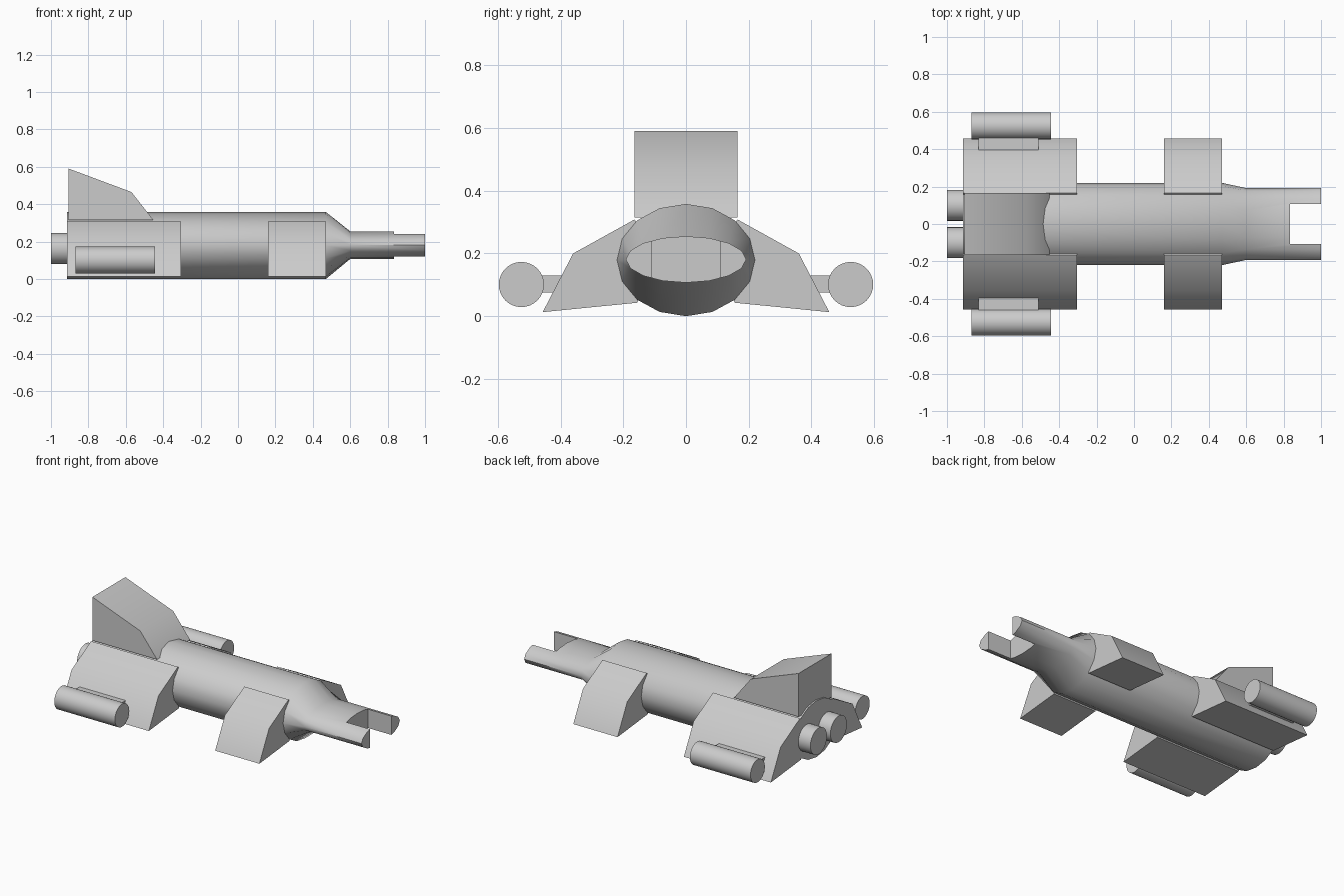
import bpy, bmesh, math
from mathutils import Vector

if "Cube" in bpy.data.objects:
    bpy.data.objects.remove(bpy.data.objects["Cube"])


def build(name, loops):
    """Closed, capped loft through a list of equal-length point loops."""
    bm = bmesh.new()
    rings = [[bm.verts.new(p) for p in loop] for loop in loops]
    n = len(rings[0])
    for a, b in zip(rings, rings[1:]):
        for i in range(n):
            j = (i + 1) % n
            bm.faces.new((a[i], a[j], b[j], b[i]))
    bm.faces.new(rings[0][::-1])
    bm.faces.new(rings[-1])
    bmesh.ops.recalc_face_normals(bm, faces=bm.faces[:])
    mesh = bpy.data.meshes.new(name)
    bm.to_mesh(mesh)
    bm.free()
    ob = bpy.data.objects.new(name, mesh)
    bpy.context.collection.objects.link(ob)
    return ob


def activate(ob):
    bpy.ops.object.select_all(action='DESELECT')
    ob.select_set(True)
    bpy.context.view_layer.objects.active = ob


def smooth(ob):
    activate(ob)
    bpy.ops.object.shade_smooth_by_angle(angle=math.radians(42))


def ellipse(x, y, z, ry, rz, n):
    return [(x, y + ry * math.cos(2 * math.pi * i / n),
             z + rz * math.sin(2 * math.pi * i / n)) for i in range(n)]


def tube(name, x0, x1, y, z, r, n=32):
    ob = build(name, [ellipse(x, y, z, r, r, n) for x in (x0, x1)])
    smooth(ob)


def prism_x(name, profile, x0, x1):
    return build(name, [[(x, y, z) for y, z in profile] for x in (x0, x1)])


def box_profile(y0, y1, z0, z1):
    return [(y0, z0), (y1, z0), (y1, z1), (y0, z1)]


# Hull: oval body tapering into a flat nose
sections = [(-0.915, 0.179, 0.22, 0.179), (0.47, 0.179, 0.22, 0.179),
            (0.60, 0.181, 0.192, 0.074), (1.0, 0.181, 0.192, 0.074)]
hull = build("hull", [ellipse(x, 0, z, ry, rz, 16) for x, z, ry, rz in sections])

# Notch cut through the nose leaves two prongs
cutter = prism_x("notch_cutter", box_profile(-0.108, 0.108, -0.1, 0.5), 0.835, 1.2)
cutter.hide_render = True
mod = hull.modifiers.new("notch", 'BOOLEAN')
mod.operation = 'DIFFERENCE'
mod.solver = 'EXACT'
mod.object = cutter
activate(hull)
bpy.ops.object.modifier_apply(modifier=mod.name)
bpy.data.objects.remove(cutter)
smooth(hull)

# Tail fin: side profile extruded across the hull
fin_profile = [(-0.905, 0.315), (-0.905, 0.59), (-0.57, 0.465), (-0.452, 0.315)]
fin = build("tail_fin", [[(x, y, z) for x, z in fin_profile] for y in (-0.165, 0.165)])
smooth(fin)

# Wings, pods, pylons and engines, mirrored left and right
for side, s in (("left", 1), ("right", -1)):
    wing = [(s * y, z) for y, z in
            [(0.155, 0.043), (0.457, 0.013), (0.36, 0.20), (0.165, 0.308), (0.10, 0.25)]]
    smooth(prism_x(side + "_rear_wing", wing, -0.915, -0.305))
    smooth(prism_x(side + "_front_wing", wing, 0.16, 0.47))
    prism_x(side + "_pylon", box_profile(s * 0.36, s * 0.48, 0.075, 0.129), -0.832, -0.51)
    tube(side + "_pod", -0.87, -0.445, s * 0.525, 0.101, 0.072)
    tube(side + "_engine", -1.0, -0.90, s * 0.10, 0.162, 0.083)
